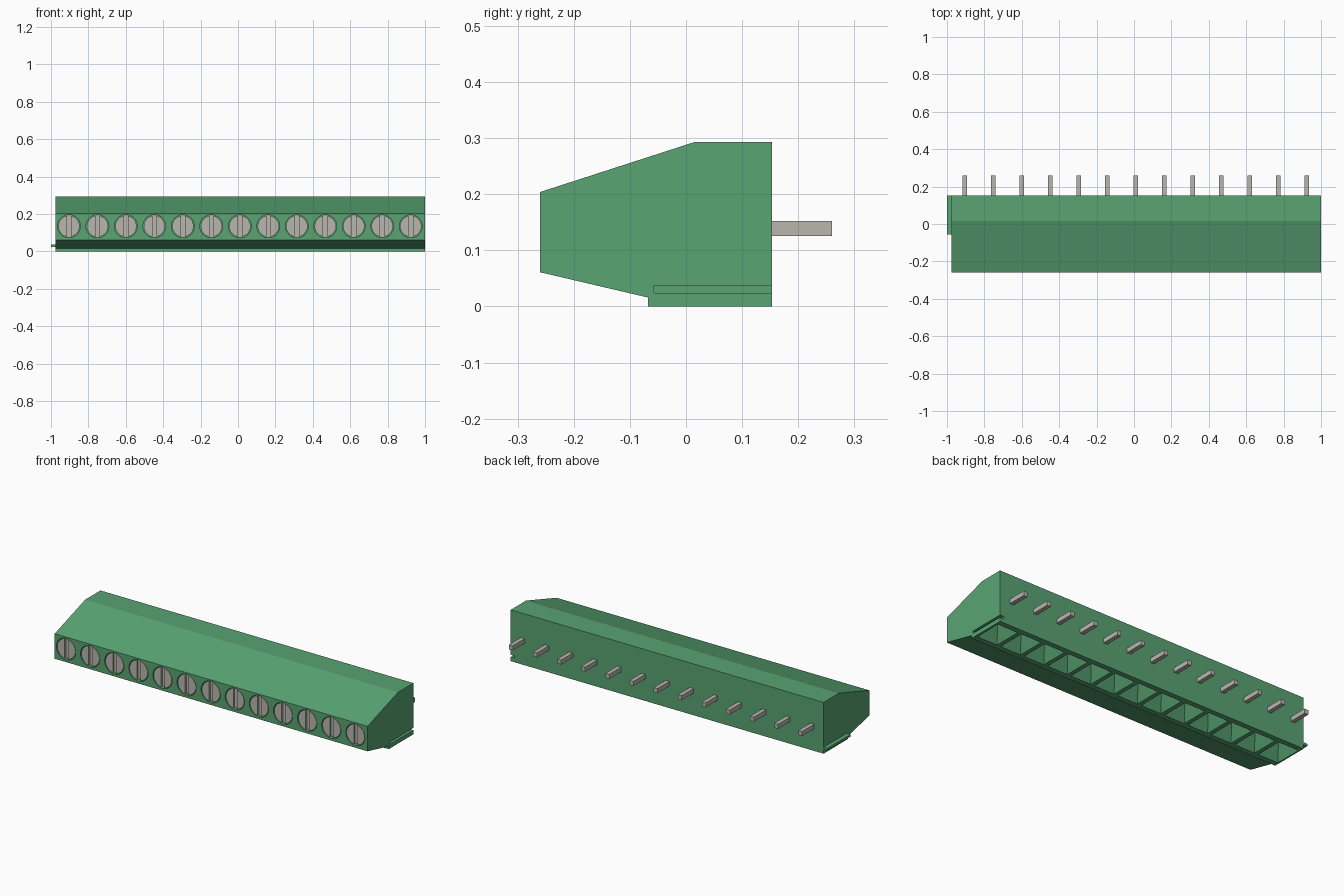
import bpy, bmesh, math
from mathutils import Vector

if "Cube" in bpy.data.objects:
    bpy.data.objects.remove(bpy.data.objects["Cube"])


def material(name, rgb):
    m = bpy.data.materials.new(name)
    m.use_nodes = True
    m.diffuse_color = (*rgb, 1)
    m.node_tree.nodes["Principled BSDF"].inputs["Base Color"].default_value = (*rgb, 1)
    return m


GREEN = material("green plastic", (0.10, 0.37, 0.17))
METAL = material("grey metal", (0.48, 0.47, 0.42))

COUNT, PITCH, FIRST_X = 13, 0.1523, -0.904
LEFT, RIGHT, FRONT, BACK = 1.0, -0.976, -0.26, 0.153
SCREW_Z = 0.135


def make_object(name, bm, mat):
    bmesh.ops.recalc_face_normals(bm, faces=bm.faces[:])
    mesh = bpy.data.meshes.new(name)
    bm.to_mesh(mesh)
    bm.free()
    mesh.materials.append(mat)
    ob = bpy.data.objects.new(name, mesh)
    bpy.context.collection.objects.link(ob)
    return ob


def prism(bm, points, offset):
    face = bm.faces.new([bm.verts.new(p) for p in points])
    out = bmesh.ops.extrude_face_region(bm, geom=[face])
    moved = [v for v in out["geom"] if isinstance(v, bmesh.types.BMVert)]
    bmesh.ops.translate(bm, verts=moved, vec=Vector(offset))


def box(bm, x0, x1, y0, y1, z0, z1):
    prism(bm, [(x0, y0, z0), (x1, y0, z0), (x1, y1, z0), (x0, y1, z0)], (0, 0, z1 - z0))


def arc(x, y, z, r, start, end, steps):
    return [(x + r * math.cos(a), y, z + r * math.sin(a))
            for a in (start + (end - start) * i / steps for i in range(steps + 1))]


def cut(target, cutter):
    mod = target.modifiers.new(cutter.name, "BOOLEAN")
    mod.operation = "DIFFERENCE"
    mod.solver = "EXACT"
    mod.object = cutter
    cutter.hide_render = True
    cutter.hide_set(True)
    cutter.display_type = "WIRE"


centres = [FIRST_X + i * PITCH for i in range(COUNT)]

# Housing: side profile swept along the row
bm = bmesh.new()
profile = [(BACK, 0), (BACK, 0.293), (0.015, 0.293), (FRONT, 0.204),
           (FRONT, 0.061), (-0.068, 0.016), (-0.068, 0)]
prism(bm, [(RIGHT, y, z) for y, z in profile], (LEFT - RIGHT, 0, 0))
housing = make_object("housing", bm, GREEN)

# Interlocking rail on one end, matching groove in the other
bm = bmesh.new()
box(bm, -1.0, RIGHT, -0.057, BACK, 0.024, 0.037)
make_object("end_rail", bm, GREEN)
bm = bmesh.new()
box(bm, 0.976, 1.1, -0.057, 0.3, 0.024, 0.037)
cut(housing, make_object("groove_cutter", bm, GREEN))

# Round screw wells in the front
bm = bmesh.new()
for x in centres:
    prism(bm, arc(x, FRONT - 0.05, SCREW_Z, 0.061, 0, math.tau, 32)[:-1], (0, 0.07, 0))
cut(housing, make_object("screw_well_cutter", bm, GREEN))

# Tapered wire funnels in the underside
bm = bmesh.new()
for x in centres:
    def ring(half_x, half_y, z):
        return [bm.verts.new((x + sx * half_x, 0.042 + sy * half_y, z))
                for sx, sy in ((-1, -1), (1, -1), (1, 1), (-1, 1))]
    rings = [ring(0.064, 0.08, -0.02), ring(0.064, 0.08, 0), ring(0.018, 0.02, 0.09)]
    bm.faces.new(rings[0])
    bm.faces.new(rings[-1])
    for a, b in zip(rings, rings[1:]):
        for i in range(4):
            j = (i + 1) % 4
            bm.faces.new((a[i], a[j], b[j], b[i]))
cut(housing, make_object("wire_funnel_cutter", bm, GREEN))

# Slotted screws and rear pins
RADIUS, SLOT = 0.057, 0.011
edge = math.acos(SLOT / RADIUS)
for i, x in enumerate(centres, 1):
    bm = bmesh.new()
    prism(bm, arc(x, FRONT + 0.014, SCREW_Z, RADIUS, 0, math.tau, 32)[:-1], (0, 0.006, 0))
    for turn in (0, math.pi):
        prism(bm, arc(x, FRONT + 0.002, SCREW_Z, RADIUS, turn - edge, turn + edge, 16), (0, 0.012, 0))
    make_object(f"screw_{i}", bm, METAL)

    bm = bmesh.new()
    box(bm, x - 0.012, x + 0.012, BACK - 0.01, 0.26, 0.126, 0.152)
    make_object(f"pin_{i}", bm, METAL)
